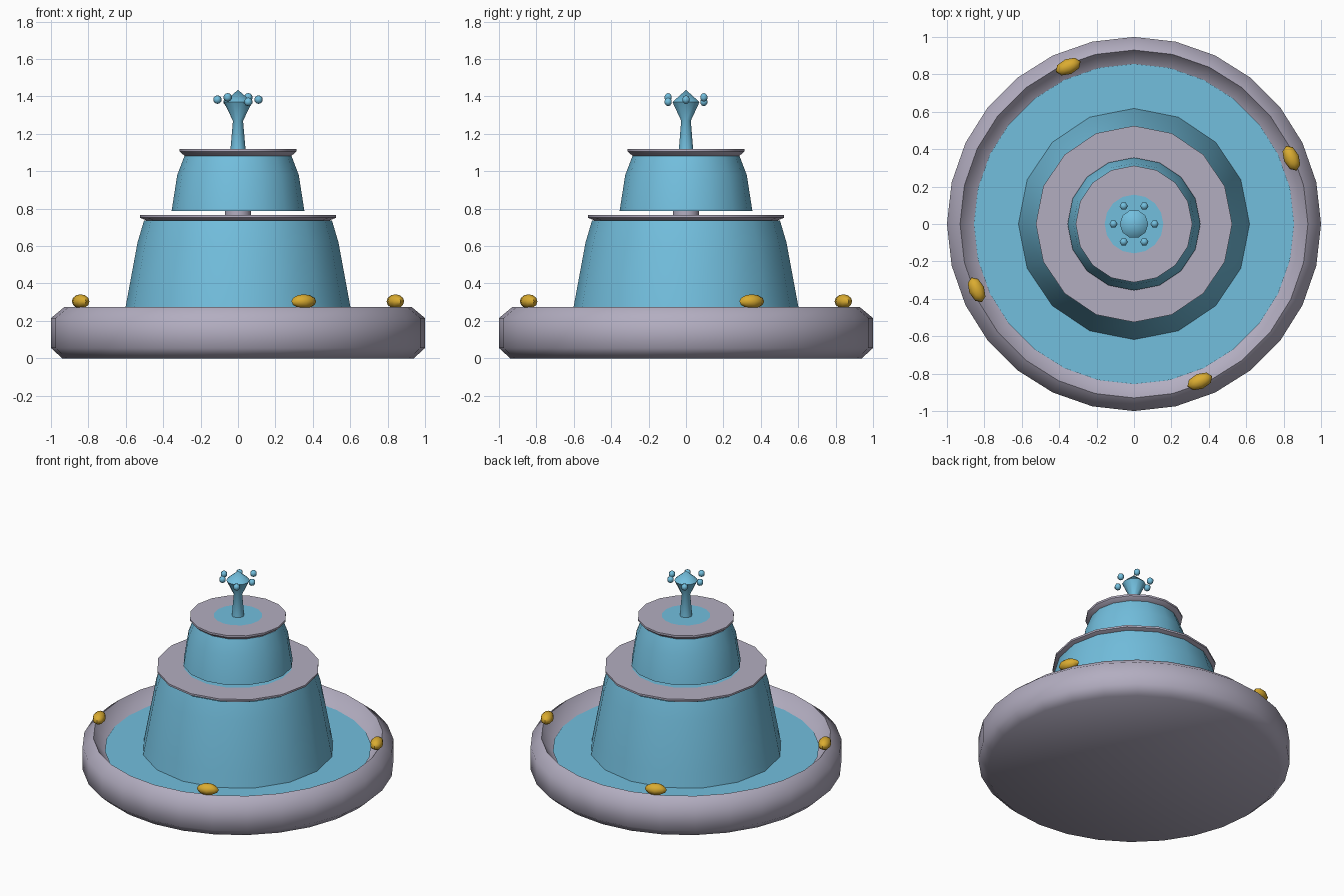
import bpy, bmesh, math
from mathutils import Matrix, Vector

if "Cube" in bpy.data.objects:
    bpy.data.objects.remove(bpy.data.objects["Cube"])


def material(name, rgb):
    m = bpy.data.materials.new(name)
    m.diffuse_color = (*rgb, 1)
    m.use_nodes = True
    m.node_tree.nodes["Principled BSDF"].inputs["Base Color"].default_value = m.diffuse_color
    return m


STONE = material("pale_stone", (0.45, 0.42, 0.53))
WATER = material("water_blue", (0.17, 0.52, 0.73))
GOLD = material("gold", (0.70, 0.41, 0.03))


def finish(name, bm, mat, angle=60):
    mesh = bpy.data.meshes.new(name)
    bm.to_mesh(mesh)
    bm.free()
    obj = bpy.data.objects.new(name, mesh)
    bpy.context.collection.objects.link(obj)
    mesh.materials.append(mat)
    bpy.ops.object.select_all(action='DESELECT')
    obj.select_set(True)
    bpy.context.view_layer.objects.active = obj
    bpy.ops.object.shade_smooth_by_angle(angle=math.radians(angle))
    return obj


def lathe(name, profile, sides, mat, angle=60):
    """Turn (radius, height) points, listed bottom to top on the outside, about z."""
    bm = bmesh.new()
    rings = []
    for r, z in profile:
        if r == 0:
            rings.append([bm.verts.new((0, 0, z))] * sides)
        else:
            rings.append([bm.verts.new((r * math.cos(math.tau * i / sides),
                                        r * math.sin(math.tau * i / sides), z))
                          for i in range(sides)])
    for a, b in zip(rings, rings[1:]):
        for i in range(sides):
            j = (i + 1) % sides
            bm.faces.new(list(dict.fromkeys((a[i], a[j], b[j], b[i]))))
    return finish(name, bm, mat, angle)


def ellipsoid(name, center, radii, turn, segments, rings, mat):
    bm = bmesh.new()
    bmesh.ops.create_uvsphere(bm, u_segments=segments, v_segments=rings, radius=1)
    m = (Matrix.Translation(Vector(center)) @ Matrix.Rotation(turn, 4, 'Z')
         @ Matrix.Diagonal((*radii, 1)))
    bmesh.ops.transform(bm, matrix=m, verts=bm.verts)
    return finish(name, bm, mat)


# Basin and its pool
lathe("basin", [(0, 0), (0.94, 0), (1, 0.055), (1, 0.215), (0.93, 0.273),
                (0.855, 0.17), (0, 0.17)], 28, STONE)
lathe("pool_water", [(0.856, 0.18), (0, 0.18)], 28, WATER)

# Stone column and two dishes
lathe("column", [(0.09, 0.17), (0.07, 0.70), (0.07, 1.09)], 16, STONE)
lathe("lower_dish", [(0, 0.70), (0.10, 0.70), (0.485, 0.735), (0.525, 0.752),
                     (0.525, 0.765), (0, 0.765)], 16, STONE, 40)
lathe("upper_dish", [(0, 1.06), (0.08, 1.06), (0.285, 1.082), (0.312, 1.105),
                     (0.312, 1.118), (0, 1.118)], 16, STONE, 40)

# Water lying in the dishes
lathe("lower_dish_water", [(0.35, 0.768), (0, 0.768)], 16, WATER)
lathe("upper_dish_water", [(0.157, 1.121), (0, 1.121)], 16, WATER)

# Falling water curtains
lathe("lower_cascade", [(0.618, 0.18), (0.60, 0.28), (0.537, 0.62),
                        (0.502, 0.738)], 16, WATER)
lathe("upper_cascade", [(0.355, 0.788), (0.325, 0.98), (0.284, 1.087)], 16, WATER)

# Jet with a flared crown and droplets
lathe("jet", [(0.04, 1.12), (0.027, 1.27), (0.076, 1.37), (0, 1.435)], 10, WATER, 40)
for i in range(6):
    a = math.tau * i / 6
    z = 1.383 + 0.012 * (0, 1, -1, 0, 1, -1)[i]
    ellipsoid(f"droplet_{i + 1}", (0.11 * math.cos(a), 0.11 * math.sin(a), z),
              (0.023,) * 3, math.pi / 6, 6, 5, WATER)

# Gold ornaments resting on the basin rim, long side along the rim
for i in range(4):
    a = math.radians(22.7) + i * math.pi / 2
    ellipsoid(f"rim_ornament_{i + 1}", (0.912 * math.cos(a), 0.912 * math.sin(a), 0.304),
              (0.042, 0.072, 0.038), a, 8, 6, GOLD)
